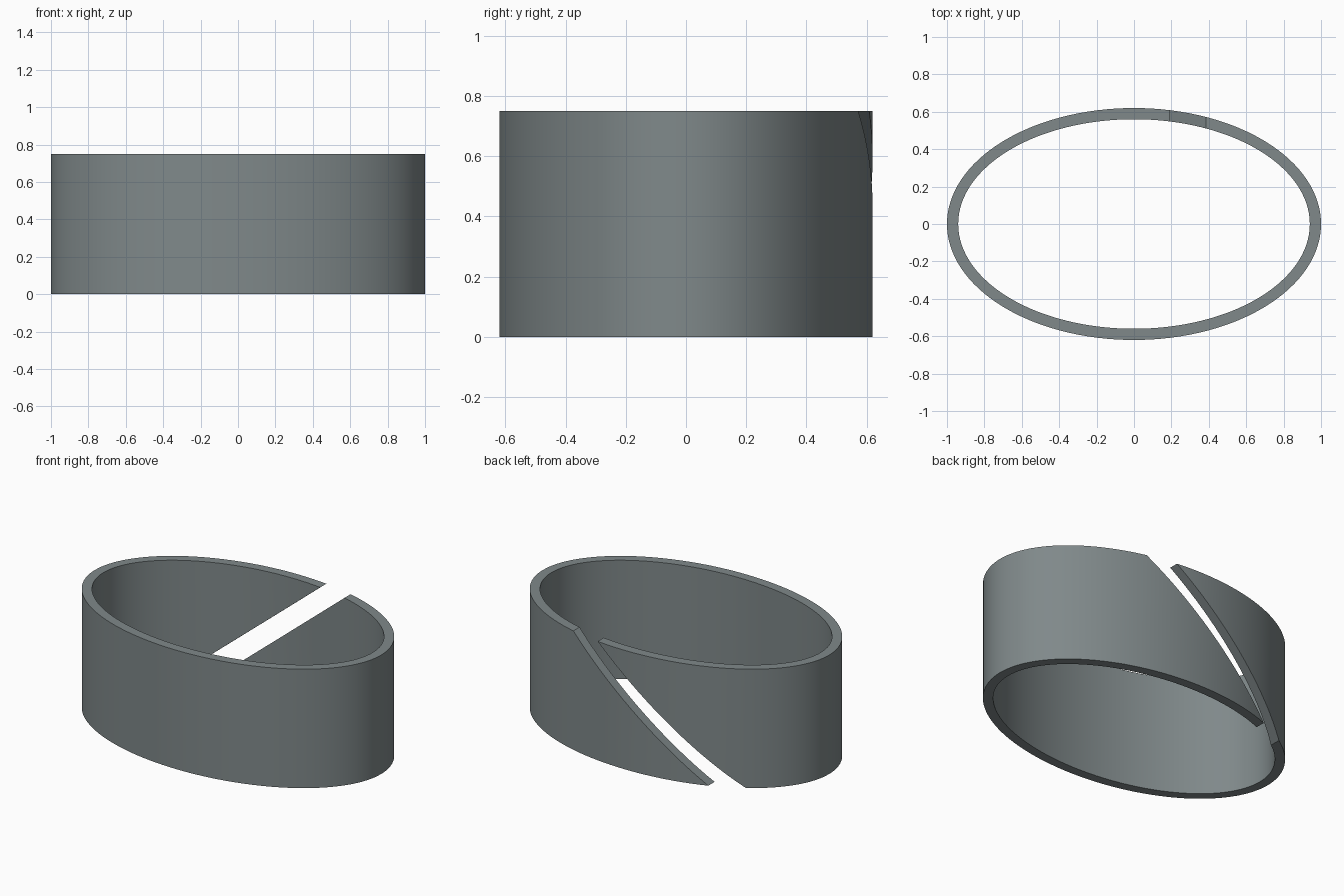
import bpy, bmesh, math

if "Cube" in bpy.data.objects:
    bpy.data.objects.remove(bpy.data.objects["Cube"])

H = 0.75          # ring height
SEG = 128

mat = bpy.data.materials.new("grey metal")
mat.diffuse_color = (0.215, 0.25, 0.255, 1)
mat.use_nodes = True
mat.node_tree.nodes["Principled BSDF"].inputs["Base Color"].default_value = mat.diffuse_color


def make_object(name, bm):
    bmesh.ops.recalc_face_normals(bm, faces=bm.faces)
    mesh = bpy.data.meshes.new(name)
    bm.to_mesh(mesh)
    bm.free()
    mesh.materials.append(mat)
    ob = bpy.data.objects.new(name, mesh)
    bpy.context.collection.objects.link(ob)
    return ob


# Oval band: rectangular wall section swept around an ellipse
bm = bmesh.new()
sections = []
for i in range(SEG):
    a = 2 * math.pi * i / SEG
    sections.append([bm.verts.new((rx * math.cos(a), ry * math.sin(a), z))
                     for rx, ry, z in ((1, 0.62, 0), (1, 0.62, H),
                                       (0.94, 0.56, H), (0.94, 0.56, 0))])
for i in range(SEG):
    p, q = sections[i], sections[(i + 1) % SEG]
    for k in range(4):
        n = (k + 1) % 4
        bm.faces.new((p[k], q[k], q[n], p[n]))
band = make_object("oval_band", bm)

# Diagonal slot cutter: slanted prism through the back wall only
slope = 0.91 / H
bm = bmesh.new()
outline = []
for x, z in ((-0.72, -0.1), (-0.525, -0.1), (-0.525, H + 0.1), (-0.72, H + 0.1)):
    outline.append(bm.verts.new((x + slope * z, 0.1, z)))
face = bm.faces.new(outline)
res = bmesh.ops.extrude_face_region(bm, geom=[face])
for v in res["geom"]:
    if isinstance(v, bmesh.types.BMVert):
        v.co.y = 1.0
cutter = make_object("slot_cutter", bm)
cutter.hide_render = True

# Cut the slot, then drop the cutter
cut = band.modifiers.new("slot", "BOOLEAN")
cut.operation = "DIFFERENCE"
cut.solver = "EXACT"
cut.object = cutter
bpy.context.view_layer.objects.active = band
band.select_set(True)
cutter.select_set(False)
bpy.ops.object.modifier_apply(modifier=cut.name)
bpy.data.objects.remove(cutter)

bpy.ops.object.shade_smooth_by_angle(angle=math.radians(30))
